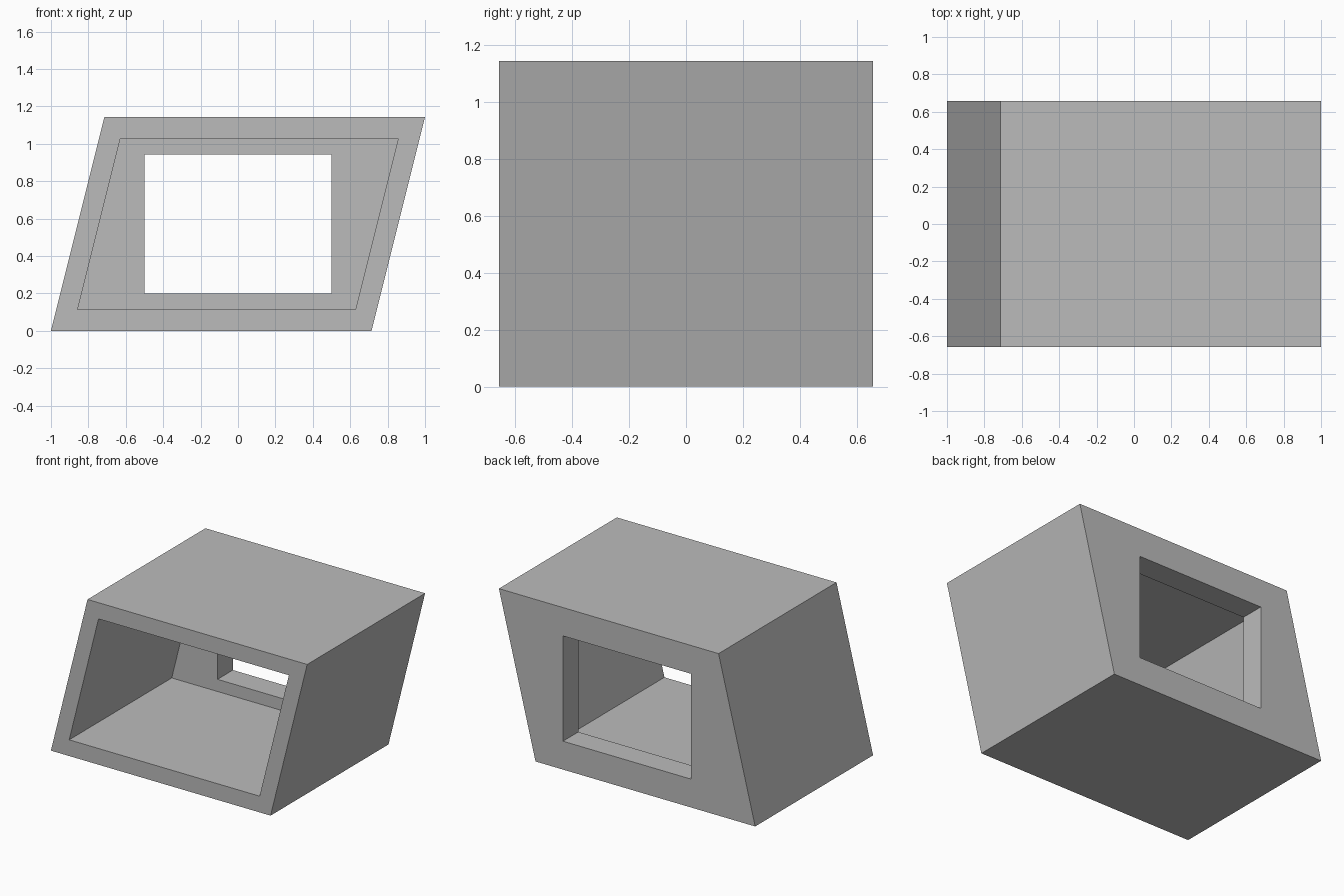
import bpy
import bmesh

cube = bpy.data.objects.get("Cube")
if cube:
    bpy.data.objects.remove(cube, do_unlink=True)

UNIT = 2 / 70            # the slanted box is 70 units long overall
SLANT = 0.25             # sideways lean per unit of height
WIDTH, HEIGHT, DEPTH = 60, 40, 46
WALL, BACK_WALL = 4, 6


def section(half_width, bottom, top, lean=SLANT):
    """Four-sided section in x and z, leaning about mid height."""
    def shift(z):
        return (z - HEIGHT / 2) * lean
    return [(shift(z) + side * half_width, z)
            for z, side in ((bottom, -1), (bottom, 1), (top, 1), (top, -1))]


outer = section(WIDTH / 2, 0, HEIGHT)
cavity = section(WIDTH / 2 - WALL, WALL, HEIGHT - WALL)
window = section(17.5, 7, 33, lean=0)

front, back = -DEPTH / 2, DEPTH / 2
cavity_end = back - BACK_WALL

# Closed chain of sections: outside, front rim, cavity, window, back
chain = [(outer, back), (outer, front), (cavity, front),
         (cavity, cavity_end), (window, cavity_end), (window, back)]

bm = bmesh.new()
loops = [[bm.verts.new((x * UNIT, y * UNIT, z * UNIT)) for x, z in pts]
         for pts, y in chain]
for i, loop in enumerate(loops):
    following = loops[(i + 1) % len(loops)]
    for j in range(4):
        k = (j + 1) % 4
        bm.faces.new((loop[j], loop[k], following[k], following[j]))
bmesh.ops.recalc_face_normals(bm, faces=bm.faces)

mesh = bpy.data.meshes.new("slanted_housing")
bm.to_mesh(mesh)
bm.free()

# Plain grey finish
grey = bpy.data.materials.new("plain_grey")
grey.use_nodes = True
colour = (0.5, 0.5, 0.5, 1)
grey.diffuse_color = colour
grey.node_tree.nodes["Principled BSDF"].inputs["Base Color"].default_value = colour
mesh.materials.append(grey)

housing = bpy.data.objects.new("slanted_housing", mesh)
bpy.context.collection.objects.link(housing)
